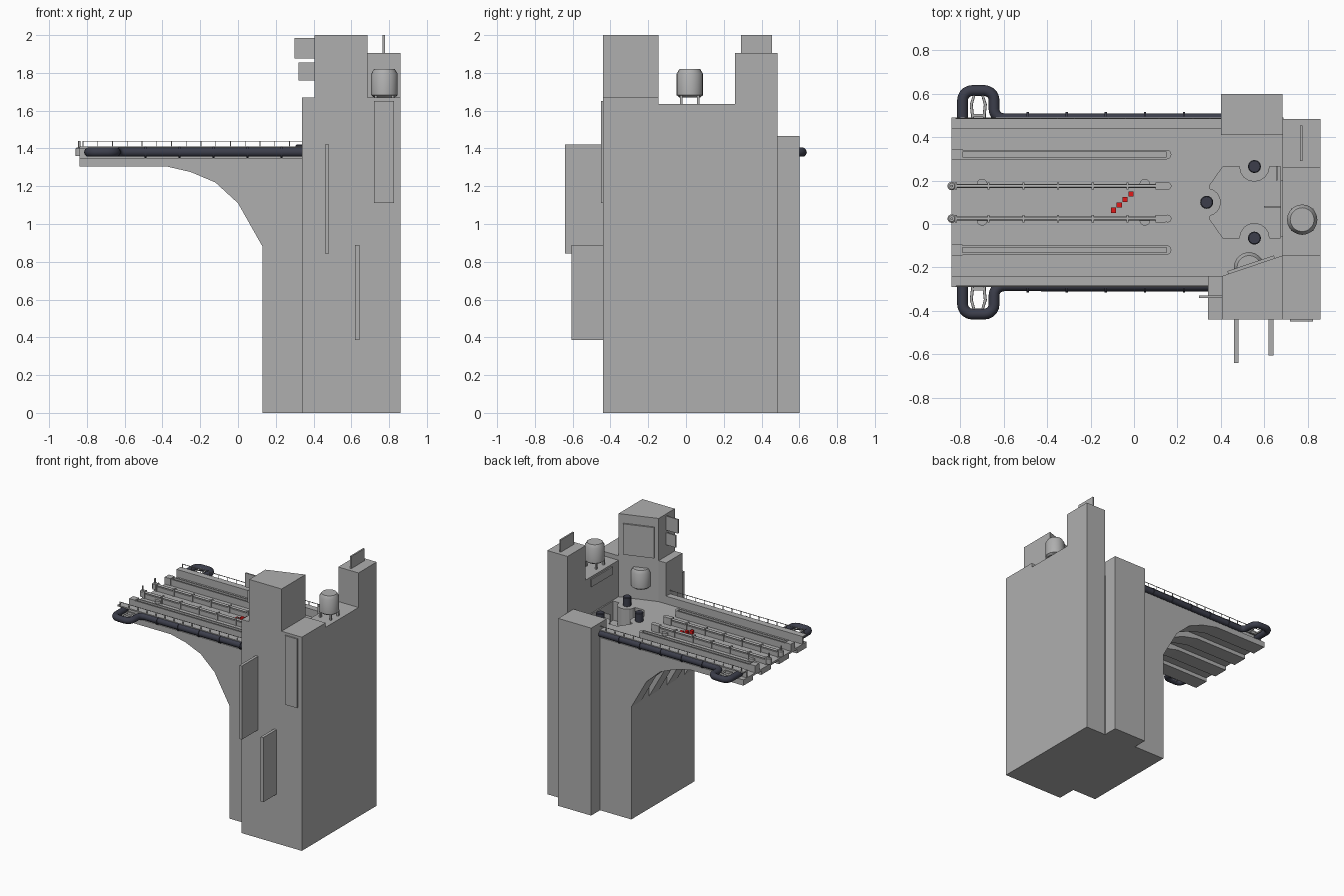
import bpy, bmesh, math
from mathutils import Vector

if "Cube" in bpy.data.objects:
    bpy.data.objects.remove(bpy.data.objects["Cube"])

YC = 0.10  # the deck is symmetric about this y


def mat(name, rgb):
    m = bpy.data.materials.new(name)
    m.diffuse_color = (*rgb, 1)
    m.use_nodes = True
    m.node_tree.nodes["Principled BSDF"].inputs["Base Color"].default_value = m.diffuse_color
    return m


GREY = mat("mid_grey", (0.43, 0.43, 0.43))
DARK, RED = mat("dark_pipe", (0.045, 0.048, 0.07)), mat("red", (0.75, 0.01, 0.01))


def finish(bm, name, m=GREY, smooth=False):
    bmesh.ops.recalc_face_normals(bm, faces=bm.faces)
    me = bpy.data.meshes.new(name)
    bm.to_mesh(me)
    bm.free()
    ob = bpy.data.objects.new(name, me)
    bpy.context.collection.objects.link(ob)
    me.materials.append(m)
    if smooth:
        bpy.context.view_layer.objects.active = ob
        bpy.ops.object.select_all(action='DESELECT')
        ob.select_set(True)
        bpy.ops.object.shade_smooth_by_angle(angle=math.radians(35))
    return ob


def prism(name, pts, a, b, axis='z', m=GREY):
    """Extrude a 2D profile along z (points are x,y) or along y (points are x,z)."""
    bm = bmesh.new()
    put = (lambda p, t: (p[0], p[1], t)) if axis == 'z' else (lambda p, t: (p[0], t, p[1]))
    f = bm.faces.new([bm.verts.new(put(p, a)) for p in pts])
    r = bmesh.ops.extrude_face_region(bm, geom=[f])
    d = Vector((0, 0, b - a)) if axis == 'z' else Vector((0, b - a, 0))
    bmesh.ops.translate(bm, vec=d, verts=[v for v in r['geom'] if isinstance(v, bmesh.types.BMVert)])
    return finish(bm, name, m)


def box(name, x0, x1, y0, y1, z0, z1, m=GREY):
    return prism(name, [(x0, y0), (x1, y0), (x1, y1), (x0, y1)], z0, z1, 'z', m)


def lathe(name, x, y, prof, n=16, m=GREY):
    """Closed round part from (radius, z) rings."""
    bm = bmesh.new()
    rings = [[bm.verts.new((x + r * math.cos(2 * math.pi * i / n), y + r * math.sin(2 * math.pi * i / n), z))
              for i in range(n)] for r, z in prof]
    for p, q in zip(rings, rings[1:]):
        for i in range(n):
            bm.faces.new((p[i], p[(i + 1) % n], q[(i + 1) % n], q[i]))
    bm.faces.new(rings[0])
    bm.faces.new(rings[-1])
    return finish(bm, name, m, True)


def tube(name, pts, r, m=GREY, res=3):
    cu = bpy.data.curves.new(name, 'CURVE')
    cu.dimensions, cu.bevel_depth, cu.bevel_resolution, cu.use_fill_caps = '3D', r, res, True
    s = cu.splines.new('POLY')
    s.points.add(len(pts) - 1)
    for p, c in zip(s.points, pts):
        p.co = (*c, 1)
    cu.materials.append(m)
    ob = bpy.data.objects.new(name, cu)
    bpy.context.collection.objects.link(ob)
    return ob


def arc(cx, cy, r, a0, a1, n=8):
    return [(cx + r * math.cos(math.radians(a0 + (a1 - a0) * i / n)),
             cy + r * math.sin(math.radians(a0 + (a1 - a0) * i / n))) for i in range(n + 1)]


# central column with the sunken pit between three round housings
column = box("central_column", 0.13, 0.69, -0.29, 0.49, 0, 1.35)
pit = ([(0.34, 0.165), (0.41, 0.265)] + arc(0.555, 0.265, 0.07, 180, 360) + [(0.675, 0.265), (0.675, -0.065)]
       + arc(0.555, -0.065, 0.07, 0, 180) + [(0.41, -0.065), (0.34, 0.035)] + arc(0.335, 0.10, 0.065, -80, 80))
cutter = prism("pit_cutter", pit, 1.20, 1.50)
cutter.hide_render = True
cutter.hide_set(True)
mod = column.modifiers.new("pit", 'BOOLEAN')
mod.object, mod.operation, mod.solver = cutter, 'DIFFERENCE', 'EXACT'
for x, y in ((0.335, 0.10), (0.555, 0.265), (0.555, -0.065)):
    lathe("dark_stack", x, y, [(0.03, 1.34), (0.03, 1.415), (0.026, 1.42)], 16, DARK)

# building blocks around the court
box("front_block", 0.34, 0.86, -0.44, -0.24, 0, 1.67)
prism("tower", [(0.405, -0.44), (0.685, -0.44), (0.685, -0.145), (0.405, -0.24)], 0, 2.0)
box("corner_block", 0.685, 0.86, -0.44, -0.145, 0, 1.67)
box("rear_wall", 0.685, 0.86, -0.145, 0.26, 0, 1.635)
box("rear_column", 0.685, 0.86, 0.26, 0.485, 0, 1.905)
box("back_block", 0.40, 0.685, 0.41, 0.60, 0, 1.465)

# fins and wall panels
box("roof_fin", 0.765, 0.777, 0.29, 0.455, 1.90, 2.0)
box("side_fin_upper", 0.46, 0.482, -0.64, -0.44, 0.845, 1.42)
box("side_fin_lower", 0.62, 0.642, -0.605, -0.44, 0.385, 0.89)
box("front_panel", 0.72, 0.825, -0.45, -0.44, 1.11, 1.65)
box("tower_fin_upper", 0.30, 0.406, -0.34, -0.33, 1.875, 1.985)
box("tower_fin_lower", 0.32, 0.406, -0.34, -0.33, 1.76, 1.855)
prism("tower_panel", [(0.435, -0.232), (0.65, -0.16), (0.645, -0.145), (0.43, -0.217)], 1.69, 1.93)
box("wall_panel", 0.675, 0.69, -0.06, 0.20, 1.56, 1.62)
box("wall_fin", 0.60, 0.69, 0.075, 0.083, 1.20, 1.32)
box("corner_fin", 0.655, 0.662, 0.20, 0.27, 1.20, 1.32)

# storage tanks
for name, x, y, z in (("roof_tank", 0.775, 0.02, 1.67), ("wall_tank", 0.53, -0.20, 1.45)):
    lathe(name, x, y, [(0.055, z), (0.07, z + 0.012), (0.07, z + 0.125), (0.055, z + 0.15)], 20)
for dx in (-0.045, 0.045):
    for dy in (-0.045, 0.045):
        box("tank_leg", 0.768 + dx, 0.782 + dx, 0.013 + dy, 0.027 + dy, 1.63, 1.68)

# deck and its four arched arms
box("deck_plate", -0.84, 0.35, -0.29, 0.49, 1.335, 1.35)
arch = [(-0.84, 1.305), (-0.38, 1.305), (-0.25, 1.275), (-0.12, 1.22), (0, 1.11), (0.13, 0.88), (0.16, 0.88),
        (0.16, 1.345), (-0.84, 1.345)]
for i in range(4):
    y = -0.29 + i * 0.22
    prism("deck_arm", arch, y, y + 0.12, 'y')

# launch rails on the deck: long slots outside, pipe rails inside
for s in (-1, 1):
    y = YC + s * 0.22
    for e in (-0.017, 0.017):
        box("slot_wall", -0.84, 0.15, y + e - 0.005, y + e + 0.005, 1.345, 1.40)
    prism("slot_end", arc(0.15, y, 0.022, -90, 90), 1.345, 1.40)
    box("slot_stop", -0.84, -0.79, y - 0.025, y + 0.025, 1.345, 1.405)
    box("slot_floor", -0.79, 0.15, y - 0.014, y + 0.014, 1.345, 1.365)

    y = YC + s * 0.075
    box("rail_beam", -0.84, 0.15, y - 0.01, y + 0.01, 1.345, 1.385)
    tube("rail_pipe", [(-0.84, y, 1.395), (0.16, y, 1.395)], 0.008)
    lathe("rail_end_drum", -0.84, y, [(0.02, 1.36), (0.02, 1.40), (0.014, 1.405)], 12)
    tube("rail_end_post", [(-0.84, y, 1.40), (-0.84, y, 1.44)], 0.006)
    lathe("rail_head_drum", 0.155, y, [(0.018, 1.35), (0.018, 1.405)], 12)
    box("rail_head", 0.10, 0.145, y - 0.017, y + 0.017, 1.35, 1.405)
    for x in (-0.82, -0.67, -0.51, -0.35, -0.19, -0.03):
        box("rail_clamp", x - 0.005, x + 0.005, y - 0.017, y + 0.017, 1.35, 1.405)
    for x in (-0.70, 0.05):
        prism("rail_shoe", arc(x, y + s * 0.008, 0.025, 0, 180 * s, 6), 1.35, 1.37)

# walkways, handrails and outer pipes on both deck edges
X1 = 0.415
for s in (-1, 1):
    def Y(d):
        return YC + s * d
    box("walkway", -0.84, X1, min(Y(0.34), Y(0.39)), max(Y(0.34), Y(0.39)), 1.40, 1.41)
    box("walkway_web", -0.84, X1, min(Y(0.34), Y(0.35)), max(Y(0.34), Y(0.35)), 1.34, 1.405)
    tube("handrail", [(-0.82, Y(0.387), 1.438), (X1, Y(0.387), 1.438)], 0.0025, GREY, 1)
    for i in range(16):
        x = -0.82 + i * 0.078
        box("handrail_post", x - 0.002, x + 0.002, Y(0.387) - 0.002, Y(0.387) + 0.002, 1.405, 1.44)
    # outer pipe with the U-shaped loop at the deck end
    flat = ([(X1, 0.385)] + arc(-0.60, 0.43, 0.045, 270, 180, 5) + arc(-0.69, 0.47, 0.045, 0, 90, 5)
            + arc(-0.745, 0.47, 0.045, 90, 180, 5) + [(-0.79, 0.36)])
    tube("outer_pipe", [(x, Y(d), 1.38) for x, d in flat], 0.025, DARK)
    for x in (-0.49, -0.31, -0.13, 0.05, 0.23):
        tube("pipe_clamp", [(x - 0.005, Y(0.385), 1.38), (x + 0.005, Y(0.385), 1.38)], 0.031, DARK)
    # bracket holding the loop
    hexa = [(-0.745, 0.39), (-0.745, 0.405), (-0.75, 0.45), (-0.735, 0.50),
            (-0.70, 0.50), (-0.685, 0.45), (-0.69, 0.405), (-0.69, 0.39)]
    tube("loop_bracket", [(x, Y(d), 1.38) for x, d in hexa], 0.007)
    for d in (0.40, 0.50):
        box("bracket_bar", -0.75, -0.685, Y(d) - 0.007, Y(d) + 0.007, 1.37, 1.39)

# red marker boxes in the middle lane
for i in range(4):
    x, y = -0.095 + i * 0.027, 0.063 + i * 0.025
    box("red_marker", x - 0.012, x + 0.012, y - 0.012, y + 0.012, 1.35, 1.375, RED)
